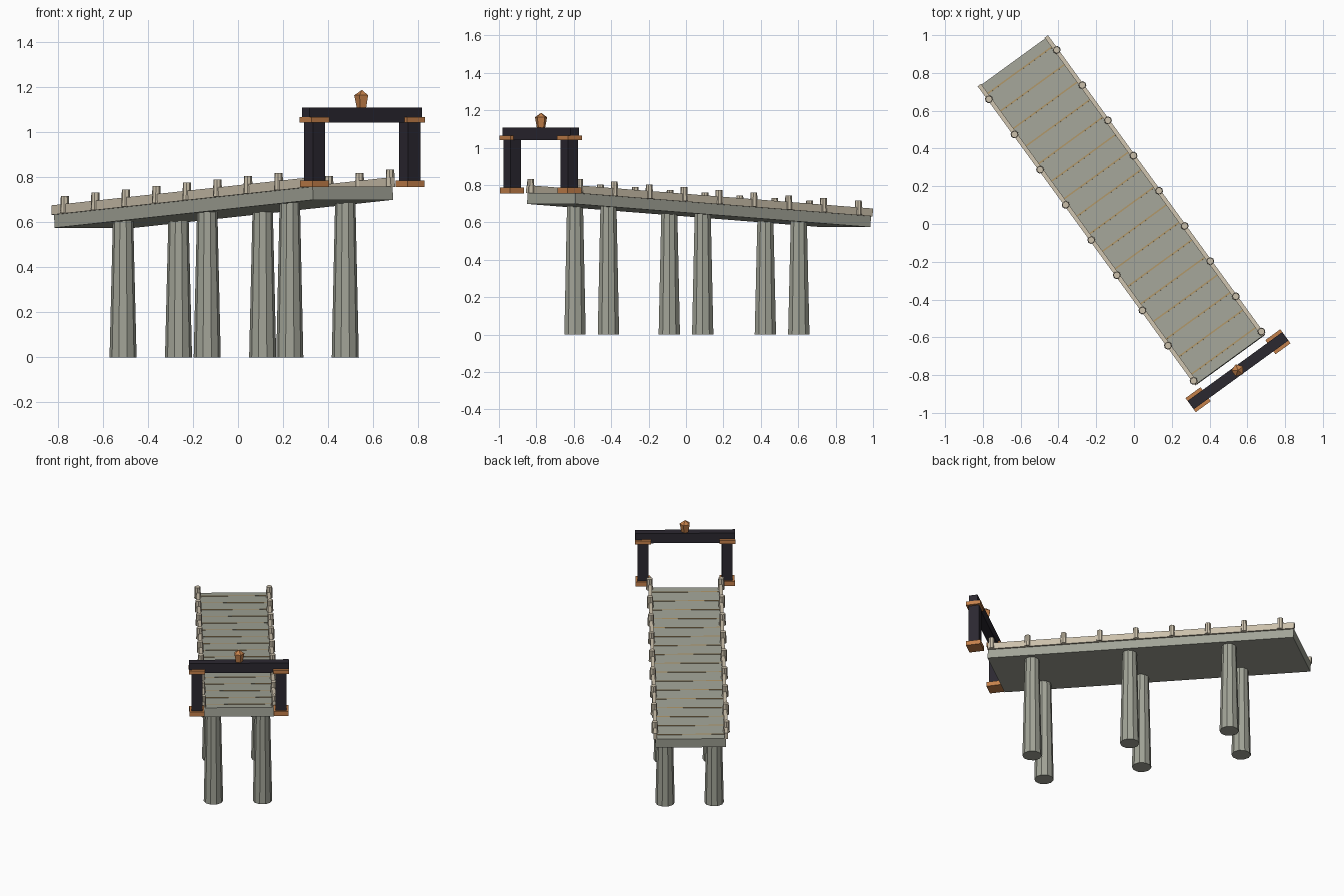
import bpy, math
from mathutils import Matrix, Vector

if "Cube" in bpy.data.objects:
    bpy.data.objects.remove(bpy.data.objects["Cube"])


def mat(name, c):
    m = bpy.data.materials.new(name)
    m.diffuse_color = (*c, 1)
    m.use_nodes = True
    m.node_tree.nodes["Principled BSDF"].inputs["Base Color"].default_value = m.diffuse_color
    return m


WOOD = mat("weathered_wood", (0.36, 0.37, 0.31))
TAN = mat("pale_wood", (0.60, 0.53, 0.41))
SEAM = mat("seam_brown", (0.42, 0.30, 0.14))
DARK = mat("dark_lacquer", (0.024, 0.021, 0.03))
COPPER = mat("copper", (0.56, 0.22, 0.07))

# Pier frame: local x runs towards the gate, local y across the deck
V0 = -0.011
PIER = Matrix.Rotation(math.radians(-54), 4, 'Z')
TILT = 0.0635
MID_U, MID_Z = -0.096, 0.696
DECK = PIER @ Matrix.Translation((MID_U, V0, MID_Z)) @ Matrix.Rotation(-TILT, 4, 'Y')


def deck_z(u):
    return MID_Z + (u - MID_U) * math.tan(TILT)


def box(name, frame, center, size, m):
    bpy.ops.mesh.primitive_cube_add(size=1)
    o = bpy.context.object
    o.name = name
    o.data.transform(Matrix.Diagonal((*size, 1)))
    o.matrix_world = frame @ Matrix.Translation(center)
    o.data.materials.append(m)
    return o


def cone(name, u, v, z0, z1, r0, r1, sides, m):
    bpy.ops.mesh.primitive_cone_add(vertices=sides, radius1=r0, radius2=r1, depth=z1 - z0)
    o = bpy.context.object
    o.name = name
    o.matrix_world = PIER @ Matrix.Translation((u, v, (z0 + z1) / 2))
    o.data.materials.append(m)
    return o


# Sloping deck with plank seams
L = 1.955
box("deck", DECK, (0, 0, -0.03), (L, 0.438, 0.06), WOOD)
for i in range(17):
    box("plank_seam", DECK, ((i - 8) * 0.115, 0, 0), (0.008, 0.42, 0.004), SEAM)

for s in (-1, 1):
    # Edge rails and their short posts
    box("edge_rail", DECK, (0, s * 0.219, 0.019), (L + 0.005, 0.022, 0.042), TAN)
    for i in range(9):
        u = -0.986 + i * 0.2304
        z = deck_z(u)
        cone("rail_post", u, V0 + s * 0.222, z, z + 0.076, 0.021, 0.018, 8, TAN)
    # Tapered piles
    for u in (-0.643, -0.008, 0.615):
        cone("pile", u, V0 + s * 0.152, 0, deck_z(u) - 0.045, 0.06, 0.045, 10, WOOD)
    # Gate posts with copper bases and caps
    gv = V0 + s * 0.261
    box("gate_post", PIER, (0.952, gv, 0.905), (0.067, 0.067, 0.29), DARK)
    box("gate_base", PIER, (0.952, gv, 0.77), (0.092, 0.092, 0.03), COPPER)
    box("gate_cap", PIER, (0.952, gv, 1.053), (0.092, 0.098, 0.025), COPPER)

# Gate crossbeam and finial
box("gate_beam", PIER, (0.952, V0, 1.074), (0.055, 0.618, 0.066), DARK)
cone("finial_body", 0.95, V0, 1.105, 1.162, 0.023, 0.034, 5, COPPER)
cone("finial_tip", 0.95, V0, 1.162, 1.186, 0.034, 0.0, 5, COPPER)
